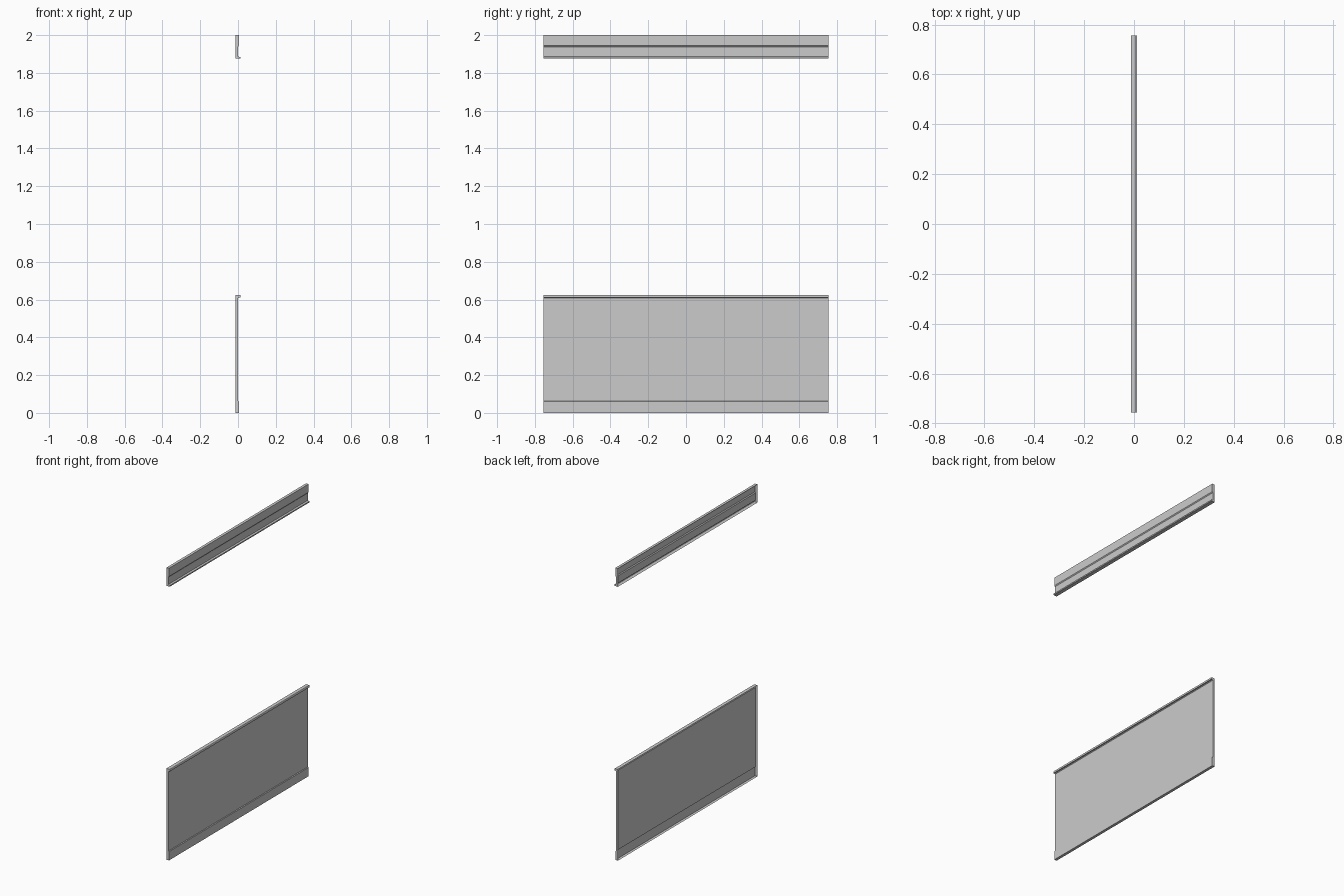
import bpy, bmesh

if "Cube" in bpy.data.objects:
    bpy.data.objects.remove(bpy.data.objects["Cube"])

HALF_LENGTH = 0.755
BACK, FACE, STEP, LIP = -0.013, 0.001, 0.006, 0.013


def moulding(name, profile):
    """Sweep an (x, z) profile along y: closed ends, open back against the wall."""
    bm = bmesh.new()
    ends = [[bm.verts.new((x, y, z)) for x, z in profile]
            for y in (-HALF_LENGTH, HALF_LENGTH)]
    a, b = ends
    for i in range(len(profile) - 1):
        bm.faces.new((a[i], a[i + 1], b[i + 1], b[i]))
    # end caps
    bm.faces.new(a[::-1])
    bm.faces.new(b)
    # profile runs bottom to top along the front, so make front faces point to +x
    bm.normal_update()
    bmesh.ops.recalc_face_normals(bm, faces=bm.faces[:])
    bm.normal_update()
    front = max(bm.faces, key=lambda f: abs(f.normal.x) * f.calc_area())
    if front.normal.x < 0:
        bmesh.ops.reverse_faces(bm, faces=bm.faces[:])
    mesh = bpy.data.meshes.new(name)
    bm.to_mesh(mesh)
    bm.free()
    obj = bpy.data.objects.new(name, mesh)
    bpy.context.collection.objects.link(obj)


# lower wall panel: baseboard step, flat field, top rail lip
moulding("wainscot_panel", [
    (BACK, 0.0), (STEP, 0.0), (STEP, 0.06), (FACE, 0.063),
    (FACE, 0.607), (STEP, 0.611), (LIP, 0.611), (LIP, 0.622), (LIP - 0.002, 0.625),
    (BACK, 0.625)])

# upper trim: bottom lip, narrow field, stepped top band
moulding("upper_trim", [
    (BACK, 1.875), (LIP - 0.002, 1.875), (LIP, 1.877), (LIP, 1.885), (STEP, 1.885),
    (FACE, 1.888), (FACE, 1.938), (STEP, 1.944), (STEP, 2.0), (BACK, 2.0)])
